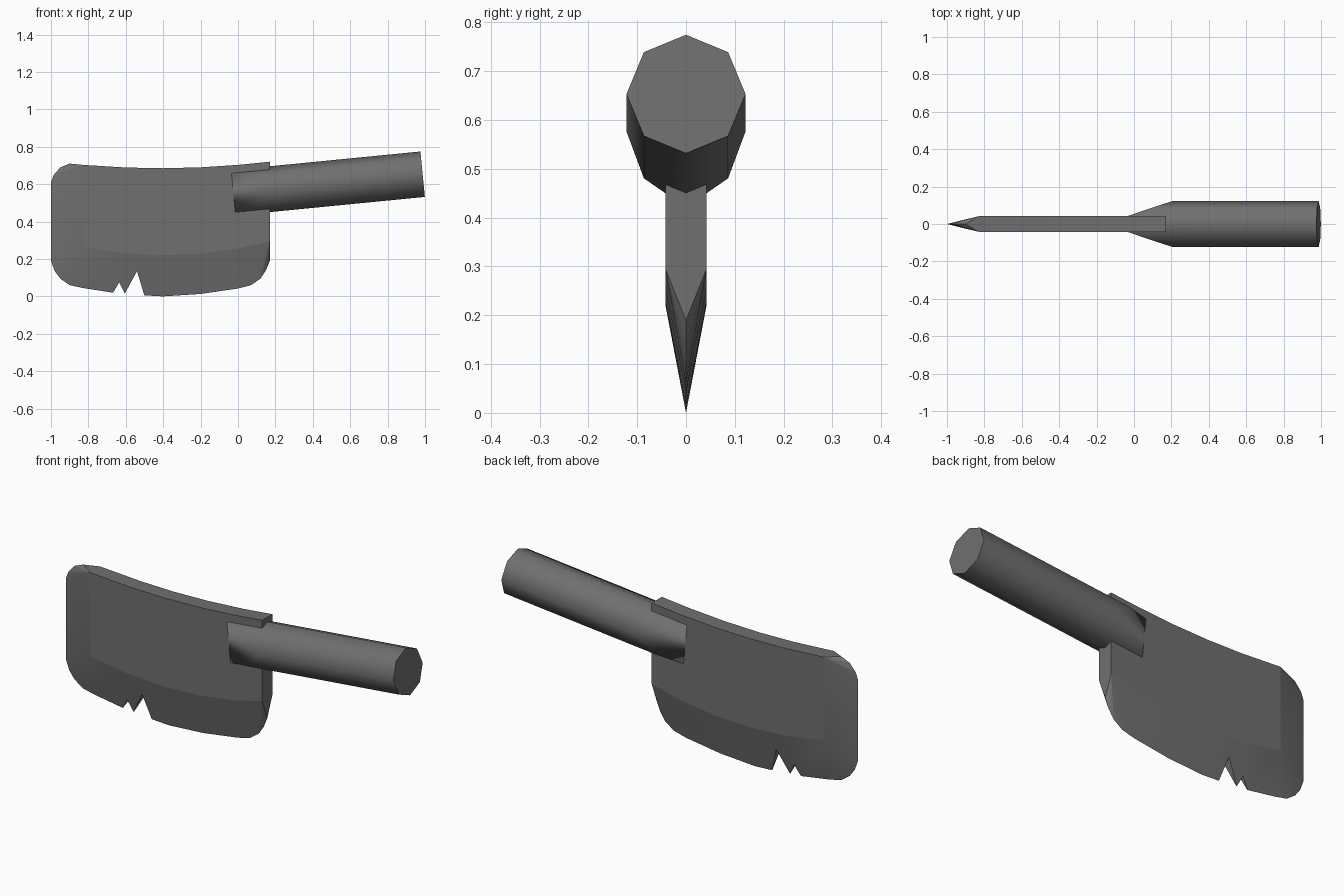
import bpy, bmesh, math
from mathutils import Matrix, Vector

if "Cube" in bpy.data.objects:
    bpy.data.objects.remove(bpy.data.objects["Cube"])

T = 0.042  # half thickness of the blade

steel = bpy.data.materials.new("dark_grey")
steel.diffuse_color = (.16, .16, .16, 1)
steel.use_nodes = True
steel.node_tree.nodes["Principled BSDF"].inputs["Base Color"].default_value = steel.diffuse_color


def make_object(name, bm):
    bmesh.ops.recalc_face_normals(bm, faces=bm.faces)
    mesh = bpy.data.meshes.new(name)
    bm.to_mesh(mesh)
    bm.free()
    mesh.materials.append(steel)
    ob = bpy.data.objects.new(name, mesh)
    bpy.context.collection.objects.link(ob)
    return ob


def activate(ob):
    bpy.ops.object.select_all(action='DESELECT')
    ob.select_set(True)
    bpy.context.view_layer.objects.active = ob


# Blade: flat body, bevelled to a sharp edge along the tip and the belly
ridge = [(-.83, .703), (-.83, .265), (-.62, .232), (-.4, .22),
         (-.2, .228), (0, .255), (.17, .295)]
spine = [(.17, .72), (0, .703), (-.2, .69), (-.4, .685), (-.6, .689)]
# sharp edge: x, z, index of the ridge point it joins
edge = [(-.9, .71, 0), (-.95, .69, 0), (-.985, .65, 0), (-1, .61, 0),
        (-1, .19, 1), (-.98, .135, 1), (-.95, .095, 1), (-.9, .06, 1),
        (-.83, .045, 1), (-.62, .012, 2), (-.4, 0, 3), (-.2, .013, 4),
        (0, .042, 5), (.07, .06, 6), (.12, .095, 6), (.15, .14, 6), (.17, .19, 6)]
bm = bmesh.new()
edge_v = [bm.verts.new((x, 0, z)) for x, z, _ in edge]
sides = []
for y in (-T, T):
    rim = [bm.verts.new((x, y, z)) for x, z in ridge + spine]
    bm.faces.new(rim)
    for i in range(len(edge) - 1):
        a, b = edge[i][2], edge[i + 1][2]
        ends = [rim[b]] if a == b else [rim[b], rim[a]]
        bm.faces.new([edge_v[i], edge_v[i + 1]] + ends)
    sides.append(rim)
f, k = sides
n = len(ridge)
for i in range(n, len(f)):
    j = (i + 1) % len(f)
    bm.faces.new([f[i], f[j], k[j], k[i]])
bm.faces.new([f[0], edge_v[0], k[0]])
bm.faces.new([f[n - 1], f[n], k[n], k[n - 1], edge_v[-1]])
blade = make_object("blade", bm)

# Chips in the cutting edge
chips = [(-.67, .016), (-.635, .075), (-.605, .015), (-.54, .135),
         (-.5, .003), (-.5, -.05), (-.67, -.05)]
bm = bmesh.new()
face = bm.faces.new([bm.verts.new((x, -.1, z)) for x, z in chips])
ext = bmesh.ops.extrude_face_region(bm, geom=[face])
bmesh.ops.translate(bm, vec=(0, .2, 0),
                    verts=[g for g in ext["geom"] if isinstance(g, bmesh.types.BMVert)])
if face.is_valid and len(face.edges[0].link_faces) < 2:
    bm.faces.new(face.verts)
cutter = make_object("chip_cutter", bm)
cutter.hide_render = True
mod = blade.modifiers.new("chips", 'BOOLEAN')
mod.operation = 'DIFFERENCE'
mod.solver = 'EXACT'
mod.object = cutter
activate(blade)
bpy.ops.object.modifier_apply(modifier=mod.name)
bpy.data.objects.remove(cutter)
bpy.ops.object.shade_smooth_by_angle(angle=math.radians(9))

# Handle: eight-sided bar, its cheeks sliced down to the blade thickness
L, R = 1.017, .122
bm = bmesh.new()
bmesh.ops.create_cone(bm, cap_ends=True, segments=8, radius1=R, radius2=R, depth=L,
                      matrix=Matrix.Translation((L / 2, 0, 0)) @ Matrix.Rotation(math.pi / 2, 4, 'Y'))
for s in (-1, 1):
    cut = bmesh.ops.bisect_plane(bm, geom=bm.verts[:] + bm.edges[:] + bm.faces[:],
                                 plane_co=(0, s * T, 0),
                                 plane_no=Vector((-.08, s * .23, 0)).normalized(),
                                 clear_outer=True)
    bmesh.ops.holes_fill(bm, edges=[g for g in cut["geom_cut"]
                                    if isinstance(g, bmesh.types.BMEdge)])
handle = make_object("handle", bm)
handle.location = (-.025, 0, .554)
handle.rotation_euler = (0, math.radians(-5.6), 0)

# Round shading on the grip and cheeks, flat end caps
mesh = handle.data
normals = [None] * len(mesh.loops)
for p in mesh.polygons:
    p.use_smooth = True
    flat = p.normal.copy()
    for li in p.loop_indices:
        co = mesh.vertices[mesh.loops[li].vertex_index].co
        normals[li] = flat if abs(flat.x) > .9 else Vector((0, co.y, co.z)).normalized()
mesh.normals_split_custom_set(normals)
